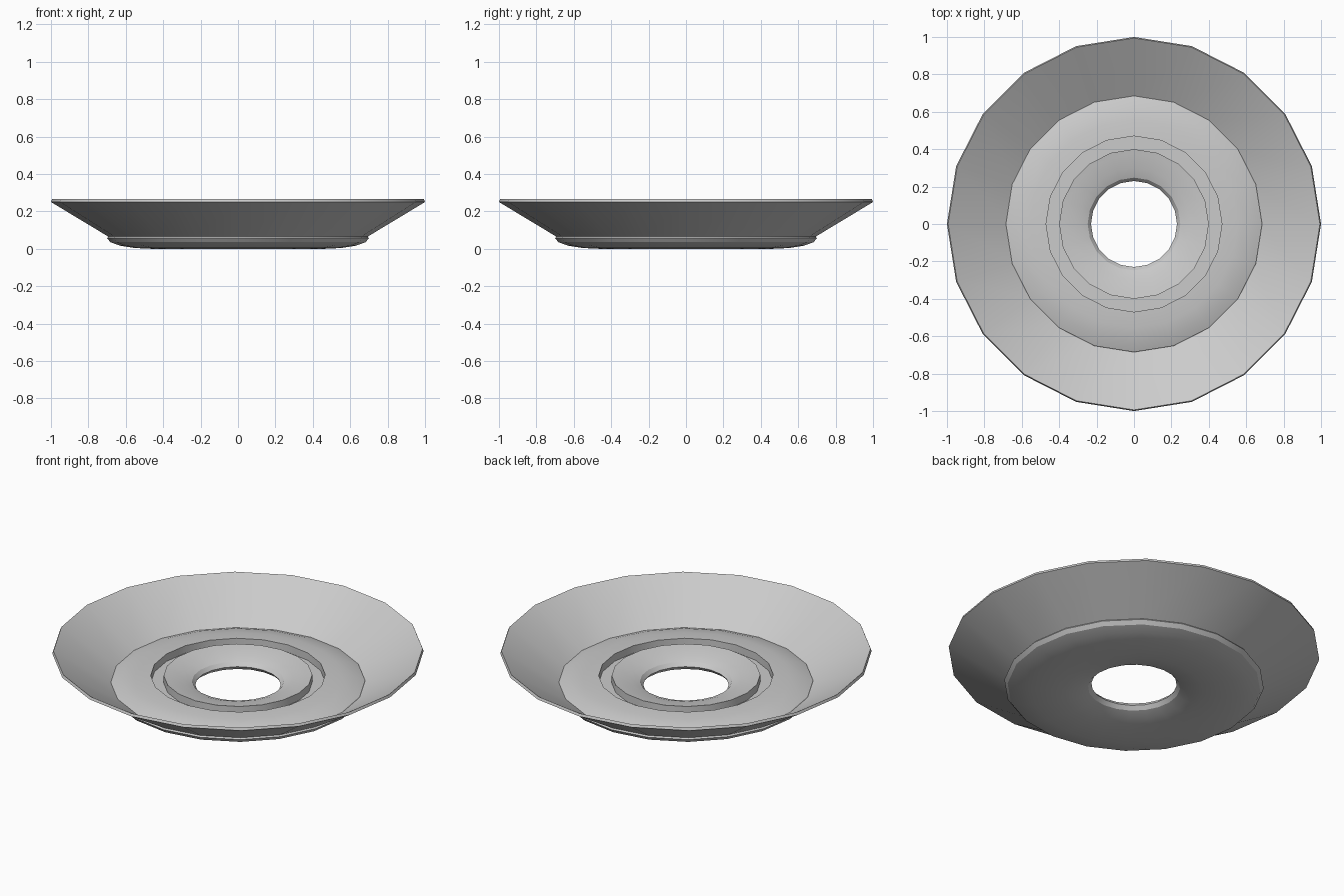
import bpy
import bmesh
from math import sin, cos, pi

if "Cube" in bpy.data.objects:
    bpy.data.objects.remove(bpy.data.objects["Cube"])

SIDES = 20

grey = bpy.data.materials.new("light grey")
grey.use_nodes = True
grey.diffuse_color = (0.6, 0.6, 0.6, 1)
grey.node_tree.nodes["Principled BSDF"].inputs["Base Color"].default_value = (0.6, 0.6, 0.6, 1)


def lathe(name, profile):
    """Revolve a closed (radius, height) loop around the z axis."""
    bm = bmesh.new()
    rings = []
    for i in range(SIDES):
        a = 2 * pi * i / SIDES
        rings.append([bm.verts.new((r * cos(a), r * sin(a), z)) for r, z in profile])
    n = len(profile)
    for i in range(SIDES):
        here, there = rings[i], rings[(i + 1) % SIDES]
        for j in range(n):
            k = (j + 1) % n
            bm.faces.new((here[j], there[j], there[k], here[k]))
    bmesh.ops.recalc_face_normals(bm, faces=bm.faces)
    mesh = bpy.data.meshes.new(name)
    bm.to_mesh(mesh)
    bm.free()
    mesh.materials.append(grey)
    ob = bpy.data.objects.new(name, mesh)
    bpy.context.collection.objects.link(ob)
    bpy.ops.object.select_all(action="DESELECT")
    ob.select_set(True)
    bpy.context.view_layer.objects.active = ob
    bpy.ops.object.shade_smooth_by_angle(angle=pi / 6)
    return ob


# Flattened ring body, with a square groove cut into its crown
MID, WIDE, HALF, STEPS = 0.465, 0.235, 0.057, 16
body = []
for s in range(STEPS):
    a = 2 * pi * s / STEPS
    if s == STEPS // 4:
        body += [(0.47, 0.114), (0.47, 0.07), (0.4, 0.07), (0.4, 0.114)]
    else:
        body.append((MID + WIDE * cos(a), HALF + HALF * sin(a)))
lathe("ring_body", body)

# Flared rim with a thin lip
lathe("flared_rim", [(0.69, 0.063), (1, 0.25), (0.994, 0.265), (0.67, 0.066)])
